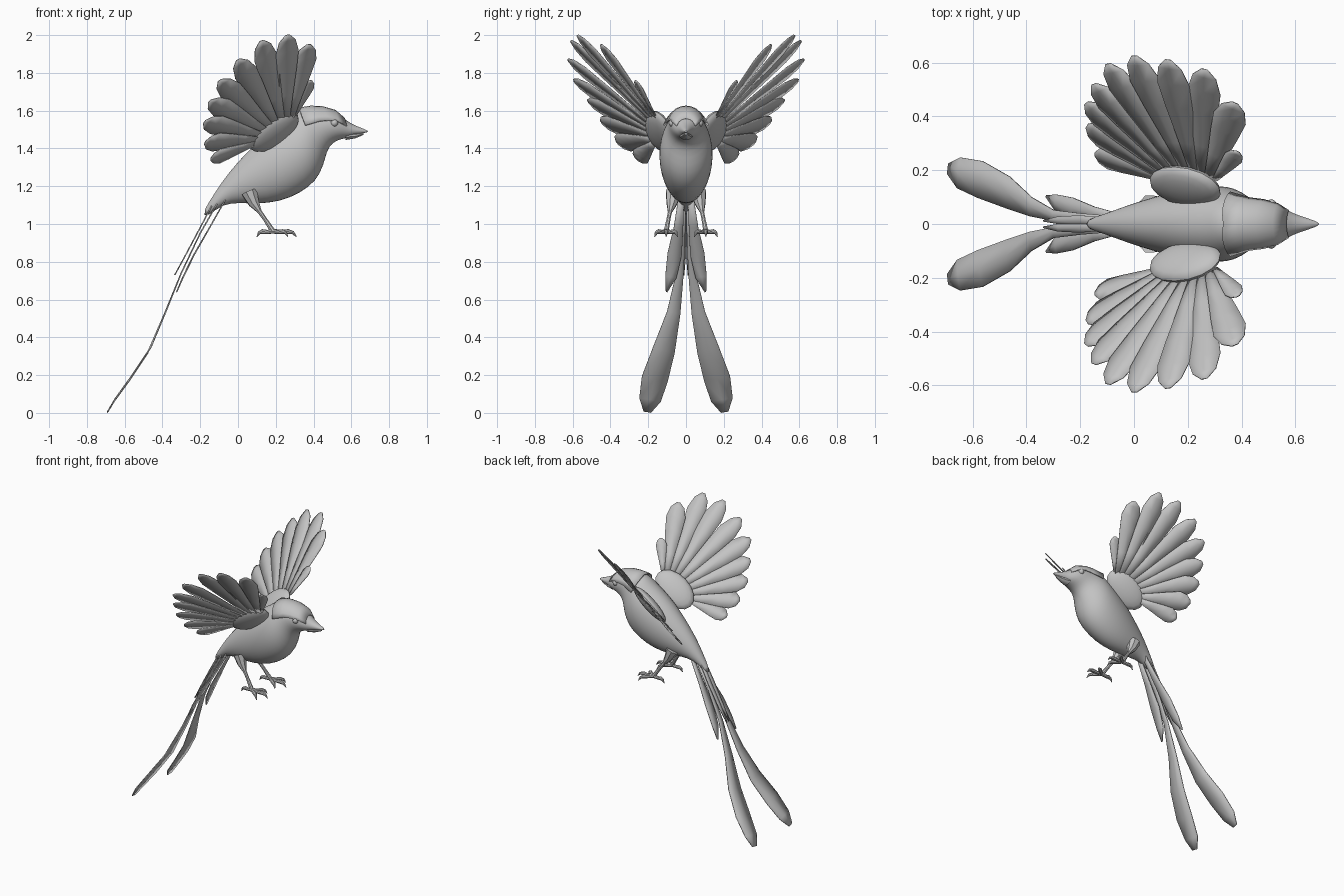
import bpy, bmesh, math
from mathutils import Vector, Matrix

cube = bpy.data.objects.get("Cube")
if cube:
    bpy.data.objects.remove(cube)

GREY = (0.55, 0.55, 0.55, 1)
mat = bpy.data.materials.new("plain grey")
mat.use_nodes = True
mat.diffuse_color = GREY
mat.node_tree.nodes["Principled BSDF"].inputs["Base Color"].default_value = GREY


def finish(name, bm, mirror=False, thick=0, subdiv=0, smooth=40):
    """Turn a bmesh into a named object, with optional modifiers."""
    bmesh.ops.recalc_face_normals(bm, faces=bm.faces)
    mesh = bpy.data.meshes.new(name)
    bm.to_mesh(mesh)
    bm.free()
    mesh.materials.append(mat)
    obj = bpy.data.objects.new(name, mesh)
    bpy.context.collection.objects.link(obj)
    if thick:
        mod = obj.modifiers.new("thickness", "SOLIDIFY")
        mod.thickness = thick
        mod.offset = 0
    if subdiv:
        mod = obj.modifiers.new("rounding", "SUBSURF")
        mod.levels = mod.render_levels = subdiv
    if mirror:
        mod = obj.modifiers.new("both sides", "MIRROR")
        mod.use_axis = (False, True, False)
        mod.use_mirror_merge = False
    bpy.ops.object.select_all(action="DESELECT")
    bpy.context.view_layer.objects.active = obj
    obj.select_set(True)
    bpy.ops.object.shade_smooth_by_angle(angle=math.radians(smooth))
    return obj


def skin(bm, rows, closed=False):
    """Join rows of points with quads; closed rows make a capped tube."""
    grid = [[bm.verts.new(p) for p in row] for row in rows]
    n = len(grid[0])
    for a, b in zip(grid, grid[1:]):
        for i in range(n if closed else n - 1):
            j = (i + 1) % n
            bm.faces.new((a[i], a[j], b[j], b[i]))
    if closed:
        bm.faces.new(grid[0])
        bm.faces.new(grid[-1][::-1])


def arc(top, low, width, span=math.pi, count=20, grow=1.0):
    """Points around an oval set by its top, bottom and half width."""
    top, low = Vector((top[0], 0, top[1])), Vector((low[0], 0, low[1]))
    mid, up = (top + low) / 2, (top - low) / 2 * grow
    full = span >= math.pi
    steps = count if full else count - 1
    angles = [-span + 2 * span * i / steps for i in range(count)]
    return [mid + up * math.cos(a) + Vector((0, width * grow * math.sin(a), 0))
            for a in angles]


def tube(bm, path, radii, sides=8):
    path = [Vector(p) for p in path]
    rows = []
    for i, p in enumerate(path):
        d = path[min(i + 1, len(path) - 1)] - path[max(i - 1, 0)]
        rot = d.to_track_quat("Z", "Y")
        rows.append([p + rot @ Vector((math.cos(t), math.sin(t), 0)) * radii[i]
                     for t in (2 * math.pi * k / sides for k in range(sides))])
    skin(bm, rows, closed=True)


def ribbon(bm, path, widths, normal, camber=0.06):
    """A feather blade: left edge, raised quill line, right edge."""
    path = [Vector(p) for p in path]
    rows = []
    for i, p in enumerate(path):
        d = path[min(i + 1, len(path) - 1)] - path[max(i - 1, 0)]
        side = d.cross(normal).normalized()
        rows.append([p - side * widths[i], p + normal * widths[i] * camber,
                     p + side * widths[i]])
    skin(bm, rows)


# Body, head and upper beak: top point, bottom point, half width
BODY = [
    ((-.19, 1.06), (-.17, 1.03), .015), ((-.12, 1.17), (-.08, 1.11), .04),
    ((-.05, 1.275), (.02, 1.11), .073), ((.05, 1.385), (.10, 1.105), .102),
    ((.13, 1.465), (.22, 1.115), .13), ((.21, 1.525), (.33, 1.16), .144),
    ((.27, 1.565), (.415, 1.225), .143), ((.30, 1.59), (.455, 1.31), .127),
    ((.335, 1.608), (.47, 1.385), .106), ((.39, 1.618), (.497, 1.425), .093),
    ((.45, 1.615), (.53, 1.443), .087), ((.515, 1.597), (.56, 1.452), .073),
    ((.565, 1.555), (.59, 1.458), .047), ((.605, 1.528), (.61, 1.468), .034),
    ((.65, 1.51), (.65, 1.478), .02), ((.69, 1.494), (.69, 1.486), .005),
]
bm = bmesh.new()
skin(bm, [arc(*ring) for ring in BODY], closed=True)
finish("body", bm, subdiv=1, smooth=60)

# Lower beak
bm = bmesh.new()
skin(bm, [arc(*r, count=10) for r in (
    ((.57, 1.49), (.57, 1.445), .035), ((.62, 1.485), (.62, 1.453), .022),
    ((.665, 1.483), (.665, 1.472), .008))], closed=True)
finish("lower_beak", bm)

# Cap of raised feathers on the head, with a swept back corner on each side
bm = bmesh.new()
rows = [arc(*ring, span=1.35, count=11, grow=1.05) for ring in BODY[8:13]]
for i, p in enumerate(rows[0]):
    p.x -= 0.03 * abs(i - 5) / 5
    p.y *= 1 + 0.08 * abs(i - 5) / 5
skin(bm, rows)
finish("head_cap", bm, thick=.008, smooth=60)

# Eyes
bm = bmesh.new()
bmesh.ops.create_uvsphere(bm, u_segments=12, v_segments=8, radius=.02,
                          matrix=Matrix.Translation((.51, .072, 1.535)))
finish("eyes", bm, mirror=True)

# Wing feathers: a fan of blades lying in one tilted plane
TIPS = [
    (.387, .268, 1.76), (.375, .45, 1.95), (.262, .575, 2.0), (.125, .61, 1.97),
    (0, .625, 1.87), (-.097, .595, 1.76), (-.15, .52, 1.65), (-.178, .45, 1.54),
    (-.175, .365, 1.43), (-.145, .26, 1.34),
]
ALONG = (0, .3, .6, .8, .93, 1)
SHAPE = (.28, .55, .85, 1, .72, .18)
wing_normal = Vector((-.8, -1.24, 1)).normalized()
front_root, rear_root = Vector((.3, .165, 1.575)), Vector((.1, .17, 1.43))
bm = bmesh.new()
for i, tip in enumerate(TIPS):
    tip = Vector(tip)
    root = front_root.lerp(rear_root, i / (len(TIPS) - 1))
    half = .036 if i == 0 else .052 if i == len(TIPS) - 1 else .064
    tilt = Matrix.Rotation(math.radians(7), 3, tip - root)
    ribbon(bm, [root.lerp(tip, t) for t in ALONG],
           [half * s for s in SHAPE], tilt @ wing_normal)
finish("wing_feathers", bm, mirror=True, thick=.005, smooth=20)

# Rounded covert pad over each wing root
chord = (front_root - rear_root).normalized()
span = wing_normal.cross(chord).normalized()
frame = Matrix((chord, span, wing_normal)).transposed().to_4x4()
bm = bmesh.new()
bmesh.ops.create_uvsphere(
    bm, u_segments=16, v_segments=10, radius=1,
    matrix=Matrix.Translation((.19, .14, 1.49)) @ frame
    @ Matrix.Diagonal((.155, .1, .04, 1)))
finish("wing_coverts", bm, mirror=True)

# Tail: a long plume, a short feather and a narrow middle feather per side
back = Vector((-.85, 0, .5)).normalized()
bm = bmesh.new()
ribbon(bm, [(-.08, .015, 1.16), (-.2, .022, .95), (-.3, .032, .74),
            (-.385, .065, .53), (-.47, .118, .33), (-.57, .165, .18),
            (-.65, .19, .07), (-.69, .205, .005)],
       (.015, .018, .02, .036, .06, .07, .058, .02), back)
ribbon(bm, [(-.06, .025, 1.14), (-.15, .04, .98), (-.23, .06, .84),
            (-.29, .08, .72), (-.325, .103, .64)],
       (.015, .025, .038, .03, .004), back)
ribbon(bm, [(-.1, .01, 1.17), (-.2, .014, .98), (-.28, .014, .83),
            (-.335, .012, .73)], (.014, .018, .014, .003), back)
finish("tail_feathers", bm, mirror=True, thick=.006, smooth=30)

# Legs with feathered thighs, and feet with three front toes and one hind toe
ankle = Vector((.185, .105, .962))
bm = bmesh.new()
tube(bm, [(.06, .065, 1.17), (.085, .075, 1.11), (.115, .085, 1.065)],
     (.045, .03, .012))
tube(bm, [(.09, .077, 1.1), (.14, .092, 1.03), ankle], (.013, .011, .014))
finish("legs", bm, mirror=True)

bm = bmesh.new()
for angle, length in ((0, .125), (38, .1), (-38, .1), (180, .085)):
    d = Vector((math.cos(math.radians(angle)), math.sin(math.radians(angle)), 0))
    heights = (0, -.004, -.002, -.008, -.03)
    tube(bm, [ankle + d * length * t + Vector((0, 0, h))
              for t, h in zip((0, .35, .65, .85, 1), heights)],
         (.013, .011, .013, .009, .002))
finish("feet", bm, mirror=True)
